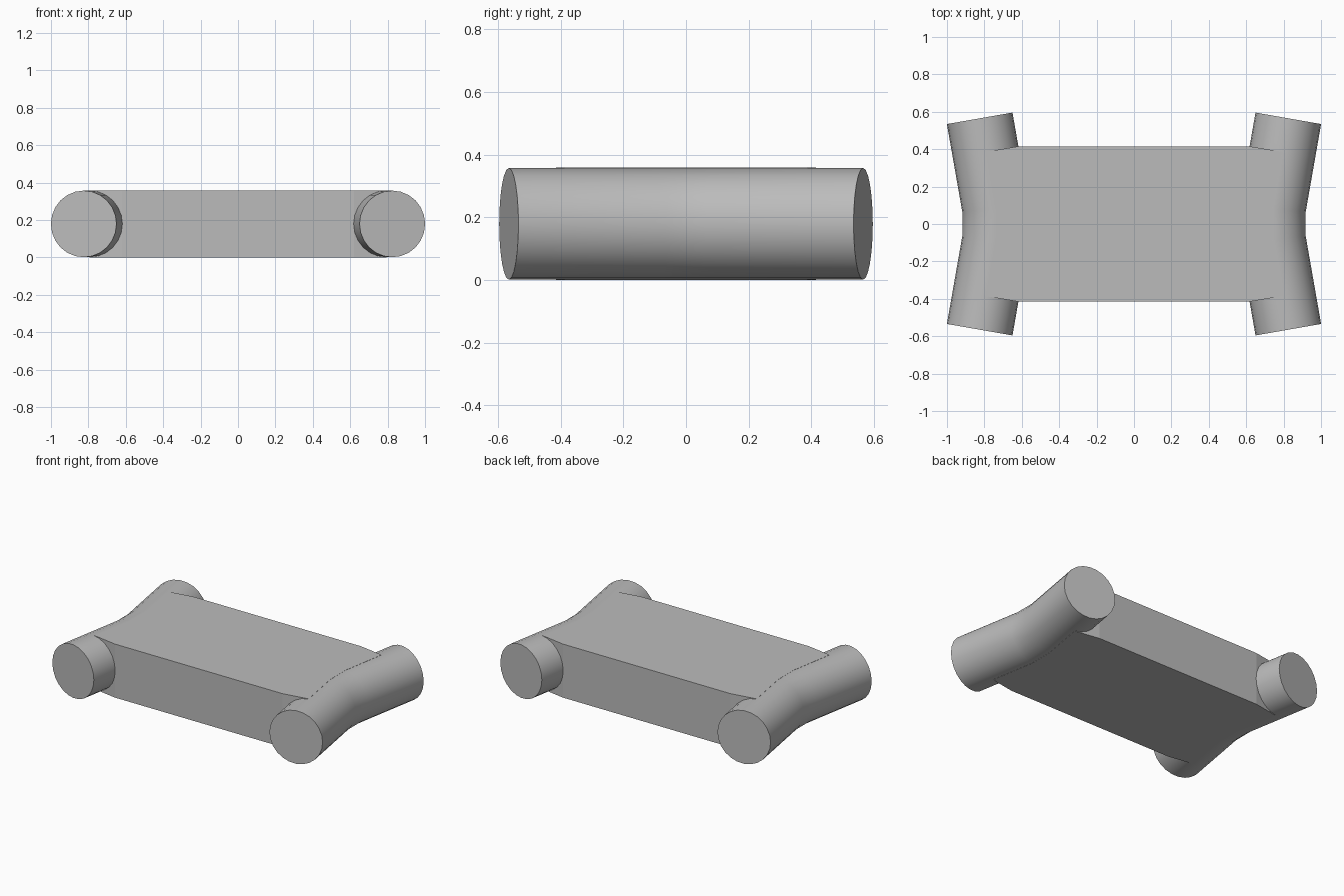
import bpy, bmesh, math
from mathutils import Vector

if "Cube" in bpy.data.objects:
    bpy.data.objects.remove(bpy.data.objects["Cube"], do_unlink=True)

RADIUS, MID_Z, HEIGHT, SIDES = 0.178, 0.179, 0.358, 24
ELBOW = Vector((0.74, 0.08))
TIP = Vector((0.825, 0.565))

grey = bpy.data.materials.new("plain grey")
grey.use_nodes = True
colour = (0.5, 0.5, 0.5, 1)
grey.diffuse_color = colour
grey.node_tree.nodes["Principled BSDF"].inputs["Base Color"].default_value = colour


def finish(bm, name):
    bmesh.ops.recalc_face_normals(bm, faces=bm.faces[:])
    mesh = bpy.data.meshes.new(name)
    bm.to_mesh(mesh)
    bm.free()
    mesh.materials.append(grey)
    obj = bpy.data.objects.new(name, mesh)
    bpy.context.collection.objects.link(obj)
    return obj


# Bent side pipe: rings swept along a centre line that flares outward
def side_pipe(name, side):
    lean = math.atan2(TIP.x - ELBOW.x, TIP.y - ELBOW.y)
    path = [(TIP, -1, lean), (ELBOW, -1, lean / 2),
            (ELBOW, 1, lean / 2), (TIP, 1, lean)]
    bm = bmesh.new()
    rings = []
    for point, end, tilt in path:
        across = Vector((math.cos(tilt), -end * math.sin(tilt)))
        stretch = 1 / math.cos(lean / 2) if point is ELBOW else 1
        ring = []
        for i in range(SIDES):
            a = math.tau * i / SIDES
            offset = across * RADIUS * stretch * math.cos(a)
            ring.append(bm.verts.new((side * (point.x + offset.x),
                                      end * point.y + offset.y,
                                      MID_Z + RADIUS * math.sin(a))))
        rings.append(ring)
    for low, high in zip(rings, rings[1:]):
        for i in range(SIDES):
            j = (i + 1) % SIDES
            bm.faces.new((low[i], low[j], high[j], high[i]))
    bm.faces.new(rings[0])
    bm.faces.new(rings[-1])
    obj = finish(bm, name)
    bpy.ops.object.select_all(action="DESELECT")
    obj.select_set(True)
    bpy.context.view_layer.objects.active = obj
    bpy.ops.object.shade_smooth_by_angle(angle=math.radians(40))


side_pipe("left_pipe", 1)
side_pipe("right_pipe", -1)

# Flat slab between the pipes, its ends following their centre lines
quarter = [(0.62, 0.415), (0.793, 0.386), tuple(ELBOW)]
half = quarter + [(x, -y) for x, y in reversed(quarter)]
outline = half + [(-x, -y) for x, y in half]
bm = bmesh.new()
base = bm.faces.new([bm.verts.new((x, y, 0)) for x, y in outline])
top = bmesh.ops.extrude_face_region(bm, geom=[base])
bmesh.ops.translate(bm, vec=(0, 0, HEIGHT),
                    verts=[v for v in top["geom"] if isinstance(v, bmesh.types.BMVert)])
finish(bm, "body_slab")
